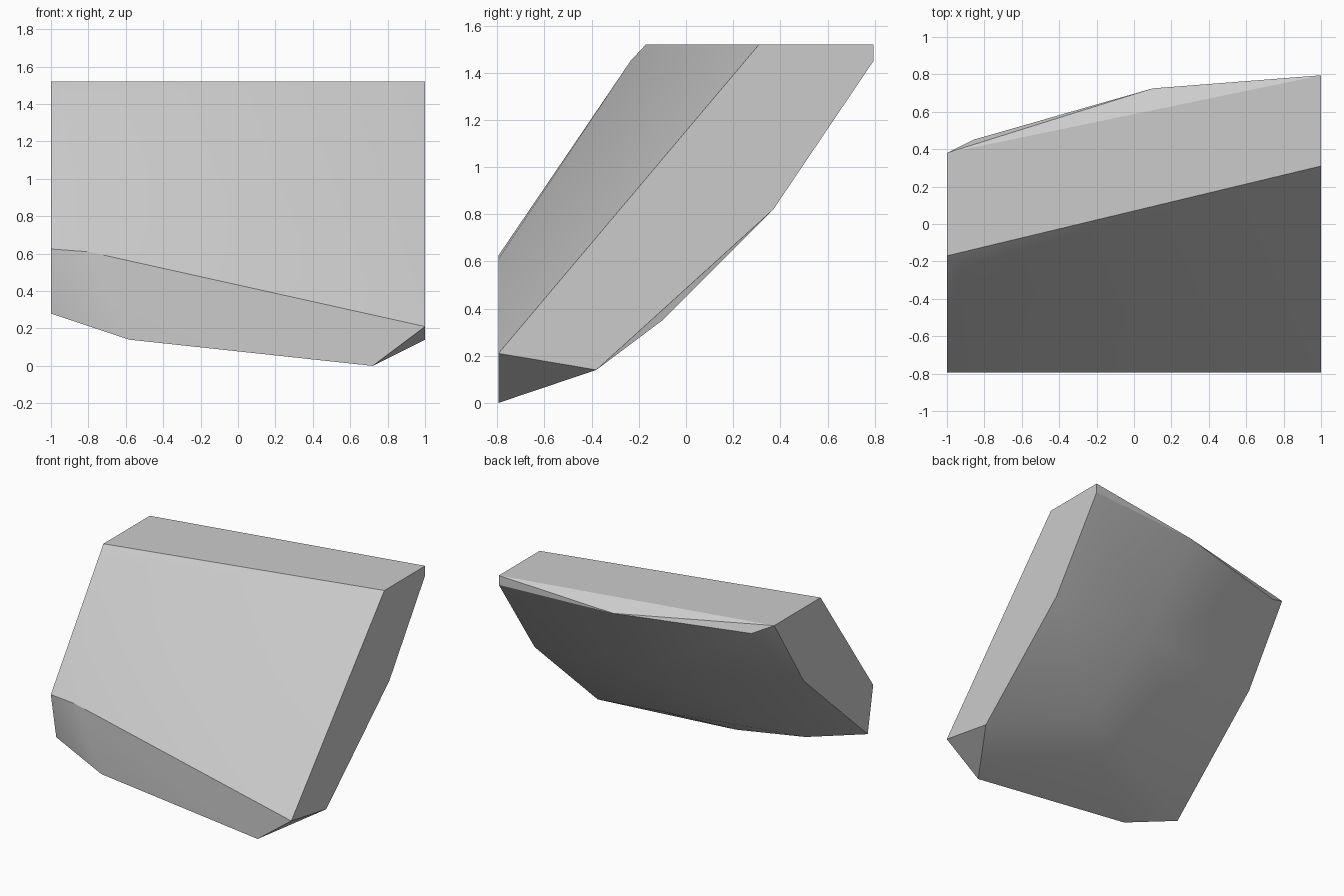
import bpy
import bmesh

cube = bpy.data.objects.get("Cube")
if cube:
    bpy.data.objects.remove(cube, do_unlink=True)

TOP, RIM = 1.52, 1.45   # upper plane and the small bevel under it
FRONT, BACK = -0.795, 0.795


def make_material(name, color):
    mat = bpy.data.materials.new(name)
    mat.use_nodes = True
    mat.diffuse_color = color
    mat.node_tree.nodes["Principled BSDF"].inputs["Base Color"].default_value = color
    return mat


def side_profile(x, outline):
    """Place a (y, z) outline on the flat side at the given x."""
    return [(x, y, z) for y, z in outline]


def front_profile(outline):
    """Place an (x, z) outline on the vertical front facet."""
    return [(x, FRONT, z) for x, z in outline]


def hull_object(name, points, material):
    """Wrap the corner points in a faceted solid."""
    bm = bmesh.new()
    for point in points:
        bm.verts.new(point)
    bmesh.ops.convex_hull(bm, input=bm.verts[:])
    loose = [v for v in bm.verts if not v.link_faces]
    bmesh.ops.delete(bm, geom=loose, context="VERTS")
    bmesh.ops.recalc_face_normals(bm, faces=bm.faces[:])
    mesh = bpy.data.meshes.new(name)
    bm.to_mesh(mesh)
    bm.free()
    obj = bpy.data.objects.new(name, mesh)
    bpy.context.collection.objects.link(obj)
    mesh.materials.append(material)
    return obj


# Tall flat side at +x
corners = side_profile(1, [(FRONT, 0.21), (0.31, TOP), (BACK, TOP),
                           (BACK, RIM), (0.37, 0.82), (-0.38, 0.14)])
# Shorter flat side at -x
corners += side_profile(-1, [(FRONT, 0.625), (-0.17, TOP), (0.38, TOP),
                             (0.03, 0.97), (-0.73, 0.28)])
# Vertical front facet
corners += front_profile([(-0.8, 0.61), (0.72, 0), (-0.58, 0.14)])
# Slight bulge of the sloping front near its upper corner
corners += [(-0.93, -0.235, RIM)]
# Back rim just under the top
corners += [(0.1, 0.725, RIM), (-0.86, 0.45, RIM)]
# Ridge down the back, then the bulge of the underside
corners += [(0.15, 0.33, 0.85), (0.29, -0.1, 0.35),
            (-0.1, -0.45, 0.18), (-0.68, -0.45, 0.28)]

stone = make_material("stone grey", (0.6, 0.6, 0.6, 1))
rock = hull_object("rock_slab", corners, stone)

# Smooth the gentle creases, keep the hard ones
bpy.ops.object.select_all(action="DESELECT")
rock.select_set(True)
bpy.context.view_layer.objects.active = rock
bpy.ops.object.shade_smooth_by_angle(angle=0.52)
